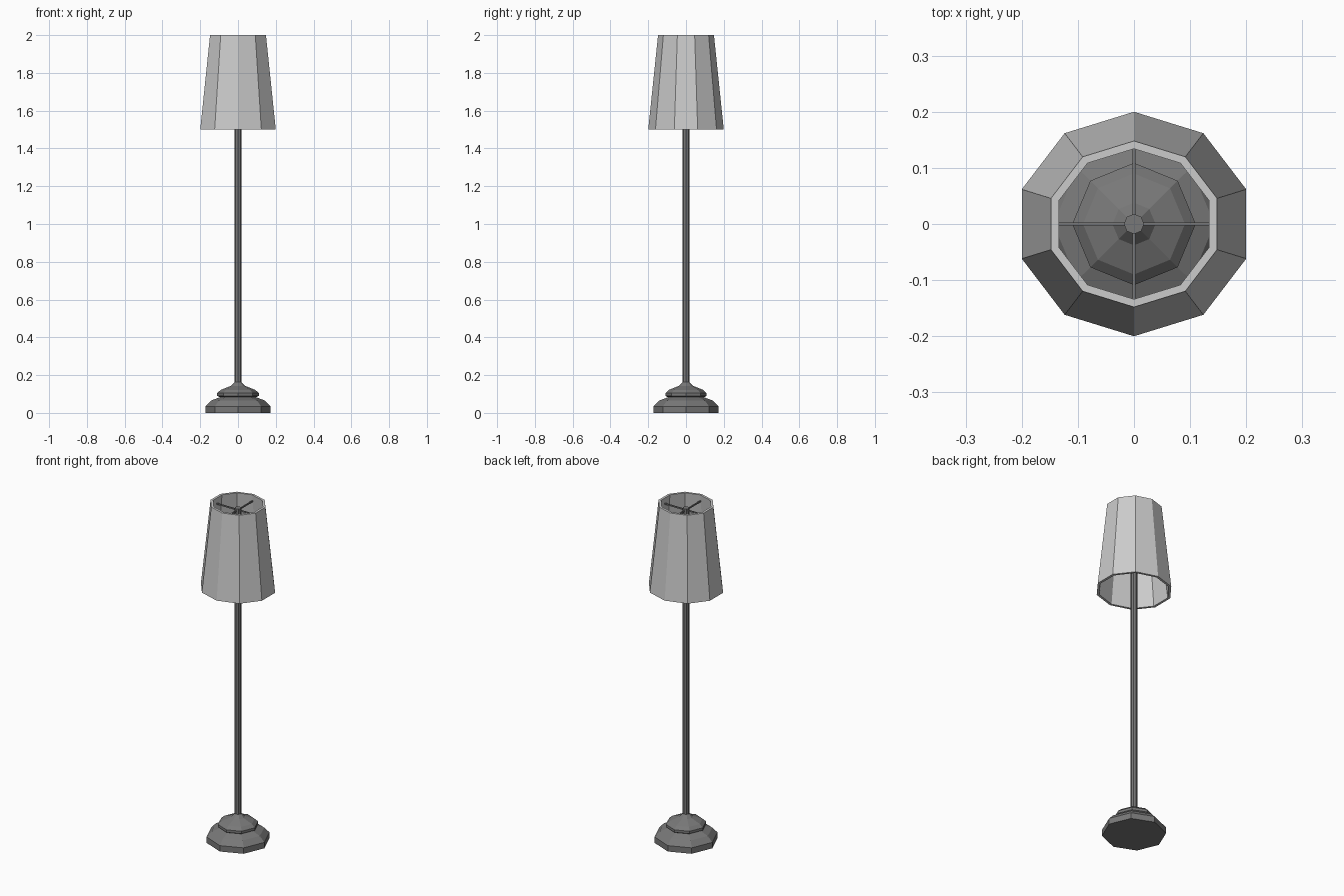
import bpy, bmesh, math

if "Cube" in bpy.data.objects:
    bpy.data.objects.remove(bpy.data.objects["Cube"])


def material(name, value):
    mat = bpy.data.materials.new(name)
    mat.diffuse_color = (value, value, value, 1)
    mat.use_nodes = True
    mat.node_tree.nodes["Principled BSDF"].inputs["Base Color"].default_value = mat.diffuse_color
    return mat


fabric = material("shade_grey", 0.52)
metal = material("dark_metal", 0.19)


def lathe(name, profile, sides, mat, x_scale=1.0, loop=False):
    """Revolve (radius, z) points; cap the ends, or close the section if loop."""
    bm = bmesh.new()
    rings = []
    for r, z in profile:
        angles = [math.pi / 2 + 2 * math.pi * i / sides for i in range(sides)]
        rings.append([bm.verts.new((r * x_scale * math.cos(a), r * math.sin(a), z))
                      for a in angles])
    pairs = list(zip(rings, rings[1:]))
    if loop:
        pairs.append((rings[-1], rings[0]))
    else:
        bm.faces.new(rings[0])
        bm.faces.new(rings[-1])
    for a, b in pairs:
        for i in range(sides):
            j = (i + 1) % sides
            bm.faces.new((a[i], a[j], b[j], b[i]))
    bmesh.ops.recalc_face_normals(bm, faces=bm.faces)
    mesh = bpy.data.meshes.new(name)
    bm.to_mesh(mesh)
    bm.free()
    mesh.materials.append(mat)
    obj = bpy.data.objects.new(name, mesh)
    bpy.context.collection.objects.link(obj)
    return obj


# Stepped octagonal foot
lathe("base", [(0.171, 0), (0.171, 0.035), (0.142, 0.065), (0.095, 0.083),
               (0.109, 0.09), (0.109, 0.105), (0.09, 0.122),
               (0.038, 0.143), (0.016, 0.165)], 8, metal, 1.01)

# Pole running up into the shade
lathe("pole", [(0.018, 0.14), (0.018, 1.975)], 8, metal)

# Ten-sided hollow shade
lathe("shade", [(0.2, 1.5), (0.148, 2.0), (0.134, 2.0), (0.186, 1.5)],
      10, fabric, 1 / math.cos(math.pi / 10), loop=True)

# Crossed support arms holding the shade
for name, size in (("support_arm_x", (0.275, 0.006, 0.008)),
                   ("support_arm_y", (0.006, 0.275, 0.008))):
    bpy.ops.mesh.primitive_cube_add(size=1, location=(0, 0, 1.962))
    arm = bpy.context.object
    arm.name = name
    arm.scale = size
    arm.data.materials.append(metal)
